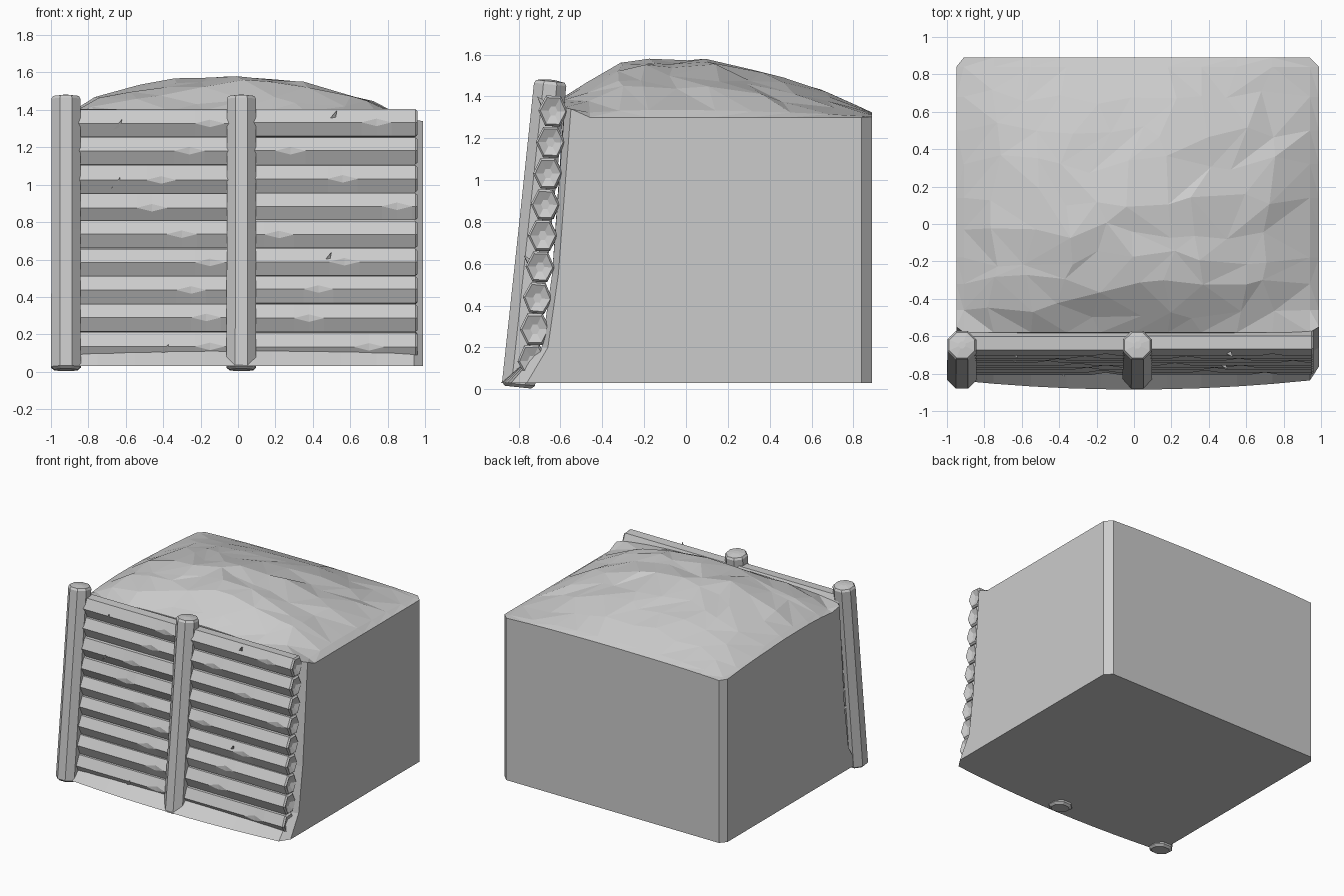
import bpy, bmesh, math, random
from mathutils import Vector, Matrix

random.seed(7)
if "Cube" in bpy.data.objects:
    bpy.data.objects.remove(bpy.data.objects["Cube"], do_unlink=True)

grey = bpy.data.materials.new("plain_grey")
grey.use_nodes = True
grey.diffuse_color = (0.6, 0.6, 0.6, 1)
grey.node_tree.nodes["Principled BSDF"].inputs["Base Color"].default_value = (0.6, 0.6, 0.6, 1)


def finish(name, bm):
    """Clean the mesh and turn it into a flat shaded object."""
    bmesh.ops.remove_doubles(bm, verts=bm.verts[:], dist=0.0005)
    bmesh.ops.recalc_face_normals(bm, faces=bm.faces[:])
    mesh = bpy.data.meshes.new(name)
    bm.to_mesh(mesh)
    bm.free()
    mesh.materials.append(grey)
    obj = bpy.data.objects.new(name, mesh)
    bpy.context.collection.objects.link(obj)
    return obj


def loft(bm, rings):
    """Skin a row of equal rings and cap both ends."""
    loops = [[bm.verts.new(p) for p in ring] for ring in rings]
    n = len(loops[0])
    for a, b in zip(loops, loops[1:]):
        for i in range(n):
            j = (i + 1) % n
            bm.faces.new((a[i], a[j], b[j], b[i]))
    bm.faces.new(loops[0])
    bm.faces.new(loops[-1])


def curve(points, t):
    """Piecewise linear profile."""
    for (a, u), (b, v) in zip(points, points[1:]):
        if t <= b:
            return u + (v - u) * max(0, t - a) / (b - a)
    return points[-1][1]


# Earth block: faceted mound on top, straight walls, flared front foot
ACROSS = [(-.95, .2), (-.85, .4), (-.75, .6), (-.48, .9), (0, 1), (.2, .98),
          (.6, .7), (.85, .35), (.99, 0)]
DEPTH = [(-.58, .25), (-.45, .7), (-.26, .98), (-.1, 1), (.13, .96),
         (.58, .58), (.76, .3), (.89, .08)]
XS = [-.95, -.91, -.75, -.55, -.36, -.18, 0, .18, .36, .55, .74, .94, .99]
YS = [-.58, -.46, -.32, -.18, -.03, .14, .32, .5, .68, .84, .89]


def ground_height(x, y):
    lift = .04 if y < -.5 else 0
    return 1.3 + lift + (.28 - lift) * curve(ACROSS, x) * curve(DEPTH, y)


bm = bmesh.new()
grid = []
for j, gy in enumerate(YS):
    row = []
    for i, gx in enumerate(XS):
        x, y, rough = gx, gy, 0
        if 1 < i < len(XS) - 2 and 0 < j < len(YS) - 2:
            x += random.uniform(-.06, .06)
            y += random.uniform(-.05, .05)
            rough = .022 if y < .1 or x > .3 else .008
        z = ground_height(x, y) + random.uniform(-rough, rough * .6)
        row.append(bm.verts.new((x, y, min(z, 1.58))))
    grid.append(row)
for j in (0, -1):
    for i, k in ((0, 1), (-1, -2)):
        side = grid[1 if j == 0 else -2][i]
        if j == 0:
            grid[j][i].co.y += .03
        else:
            grid[j][i].co = (grid[j][k].co + side.co) / 2
for j in range(len(YS) - 1):
    for i in range(len(XS) - 1):
        a, b, c, d = grid[j][i], grid[j][i + 1], grid[j + 1][i + 1], grid[j + 1][i]
        if random.random() < .5:
            bm.faces.new((a, b, c))
            bm.faces.new((a, c, d))
        else:
            bm.faces.new((a, b, d))
            bm.faces.new((b, c, d))
rim = [e for e in bm.edges if e.is_boundary]
for z, front in ((.55, -.64), (.2, -.69), (.03, -.885)):
    new = bmesh.ops.extrude_edge_only(bm, edges=rim)["geom"]
    rim = [e for e in new if isinstance(e, bmesh.types.BMEdge) and e.is_boundary]
    for v in {v for e in rim for v in e.verts}:
        v.co.z = z
        if v.co.y < -.5:
            v.co.y = front
            if z < .1:
                v.co.y += .055 * v.co.x ** 2
            if v.co.x > .98 or v.co.x < -.94:
                v.co.y += .07 if z < .1 else .03
bmesh.ops.edgeloop_fill(bm, edges=rim)
finish("earth_block", bm)


# Posts: eight sided, leaning back, with trimmed ends
def post(name, x):
    bm = bmesh.new()
    rings = []
    for z, r in ((0, .068), (.015, .086), (.75, .084), (1.455, .084), (1.47, .074), (1.478, .02)):
        rings.append([(r * math.cos(a), r * math.sin(a), z)
                      for a in (math.pi * (k + .5) / 4 for k in range(8))])
    loft(bm, rings)
    lean = Matrix.Rotation(-math.atan2(.155, 1.47), 4, 'X')
    bm.transform(Matrix.Translation((x, -.802, .01)) @ lean)
    finish(name, bm)


post("left_end_post", -.92)
post("middle_post", .018)


# Logs: six sided with a chipped front edge
def log(name, x0, x1, z, chip):
    bm = bmesh.new()
    y = -.735 + (z - .13) * .083
    twist = random.uniform(-.08, .08)
    size = random.uniform(.98, 1.04)
    rings = []
    stations = [(x0, 1, 0), (chip - .08, 1, 0), (chip, 1, .02), (chip + .08, 1, 0),
                (x1 - .012, 1, 0), (x1, .86, 0), (x1 - .02, .3, 0)]
    for x, scale, split in stations:
        ring = []
        for k in range(6):
            a = math.pi + k * math.pi / 3 + twist
            py, pz = .071 * size * scale * math.cos(a), .084 * size * scale * math.sin(a)
            if k == 0:
                ring.append((x, y + py + split * .6, z + pz + split))
                ring.append((x, y + py + split * .6, z + pz - split))
            else:
                ring.append((x, y + py, z + pz))
        rings.append(ring)
    loft(bm, rings)
    finish(name, bm)


LEFT_CHIPS = [-.15, -.26, -.41, -.46, -.3, -.15, -.25, -.17, -.15]
RIGHT_CHIPS = [.74, .28, .56, .85, .22, .57, .43, .38, .7]
for n, (left, right) in enumerate(zip(LEFT_CHIPS, RIGHT_CHIPS)):
    z = 1.33 - n * .149
    log(f"left_log_{n + 1}", -.92, .02, z, left)
    log(f"right_log_{n + 1}", .02, .96, z, right)

# Splinters: small slanted slivers lifting off the logs
for n, (x, z) in enumerate(((-.64, 1.32), (-.65, 1.01), (-.39, .12), (.51, 1.37), (.48, .61))):
    bm = bmesh.new()
    y = -.735 + (z - .13) * .083 - .055
    tip, low, mid, back = [bm.verts.new(Vector((x, y, z)) + Vector(p)) for p in
                           ((.02, -.025, .03), (-.03, 0, -.03), (.012, -.005, -.01), (0, .03, 0))]
    for f in ((tip, low, mid), (tip, mid, back), (tip, back, low), (low, back, mid)):
        bm.faces.new(f)
    finish(f"splinter_{n + 1}", bm)
